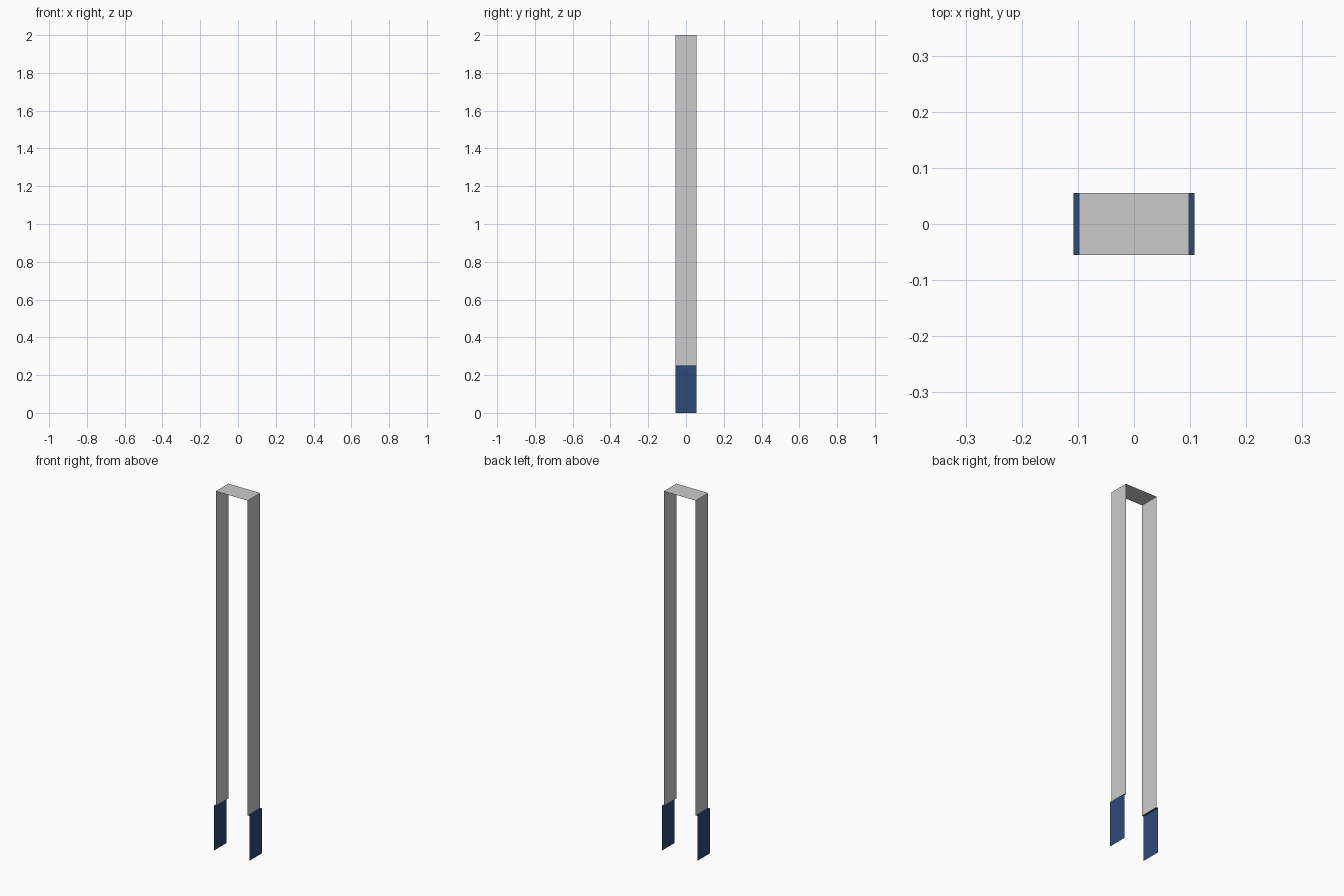
import bpy

if "Cube" in bpy.data.objects:
    bpy.data.objects.remove(bpy.data.objects["Cube"])

HALF_Y = 0.055   # half depth of the sheet
FRAME_X = 0.098  # half width of the upper frame
SOLE_X = 0.108   # half width of the wider lower sleeves
STEP_Z = 0.25
TOP_Z = 2.0


def sheet(name, profile, material=None):
    """Extrude an open (x, z) profile along y into a thin sheet."""
    verts = [(x, y, z) for x, z in profile for y in (-HALF_Y, HALF_Y)]
    faces = [(2 * i, 2 * i + 1, 2 * i + 3, 2 * i + 2)
             for i in range(len(profile) - 1)]
    mesh = bpy.data.meshes.new(name)
    mesh.from_pydata(verts, [], faces)
    obj = bpy.data.objects.new(name, mesh)
    bpy.context.collection.objects.link(obj)
    if material:
        mesh.materials.append(material)
    return obj


blue = bpy.data.materials.new("dark_blue")
blue.diffuse_color = (0.025, 0.07, 0.19, 1)
blue.use_nodes = True
blue.node_tree.nodes["Principled BSDF"].inputs["Base Color"].default_value = blue.diffuse_color

# Grey frame: two tall sides joined by the top, open front, back and bottom
sheet("frame", [(-FRAME_X, STEP_Z), (-FRAME_X, TOP_Z),
                (FRAME_X, TOP_Z), (FRAME_X, STEP_Z)][::-1])

# Blue sleeves at the foot of each side, with a narrow ledge on top
for side, s in (("left", -1), ("right", 1)):
    profile = [(s * SOLE_X, 0), (s * SOLE_X, STEP_Z), (s * FRAME_X, STEP_Z)]
    sheet(side + "_foot", profile if s > 0 else profile[::-1], blue)
